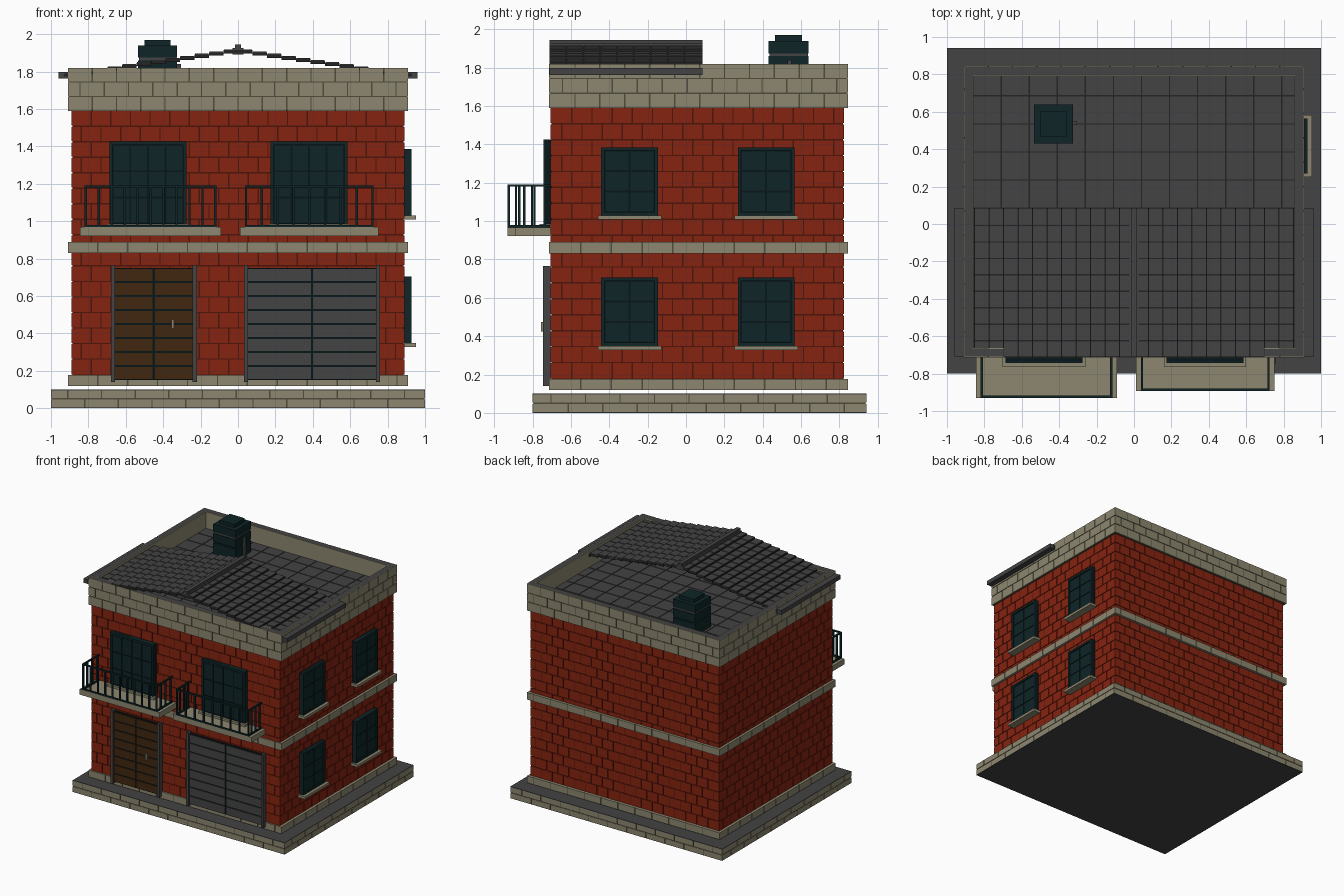
import bpy
import bmesh
from mathutils import Matrix, Vector

old = bpy.data.objects.get("Cube")
if old:
    bpy.data.objects.remove(old, do_unlink=True)

COLOURS = {
    "brick_red": (0.235, 0.017, 0.005),
    "brick_joint": (0.075, 0.007, 0.003),
    "stone_beige": (0.27, 0.245, 0.16),
    "stone_joint": (0.08, 0.072, 0.045),
    "slate_grey": (0.056, 0.056, 0.057),
    "slate_joint": (0.017, 0.017, 0.017),
    "dark_teal": (0.0045, 0.018, 0.02),
    "deep_teal": (0.002, 0.008, 0.009),
    "door_brown": (0.05, 0.02, 0.005),
}
MATS = {}
for label, rgb in COLOURS.items():
    m = bpy.data.materials.new(label)
    m.use_nodes = True
    m.diffuse_color = (*rgb, 1)
    bsdf = m.node_tree.nodes["Principled BSDF"]
    bsdf.inputs["Base Color"].default_value = (*rgb, 1)
    bsdf.inputs["Roughness"].default_value = 0.9
    MATS[label] = m

SKIN = 0.006    # thickness of facing blocks
JOINT = 0.0035  # half width of a joint


def part(name, boxes):
    """One object from boxes given as (x0, x1, y0, y1, z0, z1, colour)."""
    used = list(dict.fromkeys(b[6] for b in boxes))
    bm = bmesh.new()
    for x0, x1, y0, y1, z0, z1, colour in boxes:
        mid = Vector((x0 + x1, y0 + y1, z0 + z1)) / 2
        scale = Matrix.Diagonal((x1 - x0, y1 - y0, z1 - z0, 1))
        made = bmesh.ops.create_cube(bm, size=1, matrix=Matrix.Translation(mid) @ scale)
        for face in {f for v in made["verts"] for f in v.link_faces}:
            face.material_index = used.index(colour)
    mesh = bpy.data.meshes.new(name)
    bm.to_mesh(mesh)
    bm.free()
    for colour in used:
        mesh.materials.append(MATS[colour])
    obj = bpy.data.objects.new(name, mesh)
    bpy.context.scene.collection.objects.link(obj)
    return obj


def cells(a, b, step, first):
    """Split a span into cells, leaving joints between them."""
    cuts = [a]
    at = a + first
    while at < b - step * 0.3:
        cuts.append(at)
        at += step
    cuts.append(b)
    last = len(cuts) - 2
    return [(cuts[i] + (JOINT if i else 0), cuts[i + 1] - (JOINT if i < last else 0))
            for i in range(last + 1)]


def cladding(rect, z0, z1, course, length, colour):
    """Running bond of thin blocks around four sides."""
    x0, x1, y0, y1 = rect
    out = []
    for row, (za, zb) in enumerate(cells(z0, z1, course, course)):
        first = length * (0.5 if row % 2 else 1)
        for a, b in cells(x0, x1, length, first):
            out += [(a, b, y0, y0 + SKIN, za, zb, colour),
                    (a, b, y1 - SKIN, y1, za, zb, colour)]
        for a, b in cells(y0 + SKIN, y1 - SKIN, length, first):
            out += [(x0, x0 + SKIN, a, b, za, zb, colour),
                    (x1 - SKIN, x1, a, b, za, zb, colour)]
    return out


def core(rect, z0, z1, colour):
    i = SKIN - 0.002
    return [(rect[0] + i, rect[1] - i, rect[2] + i, rect[3] - i, z0, z1, colour)]


# Ground slab: stone sides, slate top and underside
SLAB = (-1, 1, -0.8, 0.94)
part("ground_slab", core(SLAB, 0.003, 0.097, "stone_joint")
     + cladding(SLAB, 0.004, 0.096, 0.046, 0.18, "stone_beige")
     + [(*SLAB, 0, 0.004, "slate_grey"), (*SLAB, 0.096, 0.1, "slate_grey")])

# Brick walls and stone bands
WALL = (-0.89, 0.89, -0.706, 0.823)
BAND = (-0.91, 0.91, -0.715, 0.845)
part("brick_walls", core(WALL, 0.17, 1.6, "brick_joint")
     + cladding(WALL, 0.18, 1.59, 0.083, 0.105, "brick_red"))
for name, z0, z1 in (("plinth_band", 0.12, 0.178), ("middle_band", 0.83, 0.89)):
    part(name, core(BAND, z0 + 0.001, z1 - 0.001, "stone_joint")
         + cladding(BAND, z0, z1, 0.1, 0.16, "stone_beige")
         + [(BAND[0] + SKIN, BAND[1] - SKIN, BAND[2] + SKIN, BAND[3] - SKIN,
             z0, z1, "stone_beige")])

# Parapet: four hollow walls with slate coping
DECK_Z, TOP_Z, THICK = 1.68, 1.82, 0.05
bx0, bx1, by0, by1 = BAND


def ring(i, t, z0, z1, colour):
    return [(bx0 + i, bx1 - i, by0 + i, by0 + t, z0, z1, colour),
            (bx0 + i, bx1 - i, by1 - t, by1 - i, z0, z1, colour),
            (bx0 + i, bx0 + t, by0 + t, by1 - t, z0, z1, colour),
            (bx1 - t, bx1 - i, by0 + t, by1 - t, z0, z1, colour)]


part("parapet", ring(0.004, THICK, 1.591, TOP_Z - 0.002, "stone_joint")
     + ring(THICK - 0.002, THICK + 0.003, DECK_Z, TOP_Z, "stone_beige")
     + cladding(BAND, 1.59, TOP_Z, 0.077, 0.13, "stone_beige"))
part("parapet_coping", ring(SKIN, THICK - 0.002, TOP_Z - 0.006, TOP_Z, "slate_grey"))

# Flat roof deck with square pavers
deck = [(-0.87, 0.87, -0.68, 0.8, 1.59, DECK_Z - 0.004, "slate_joint")]
for xa, xb in cells(-0.86, 0.86, 0.15, 0.15):
    for ya, yb in cells(-0.665, 0.795, 0.15, 0.15):
        deck.append((xa, xb, ya, yb, DECK_Z - 0.006, DECK_Z, "slate_grey"))
part("roof_deck", deck)

# Low stepped gable of tiles over the front half
ROOF_Y = (-0.712, 0.085)
tiles, gutters = [], []
PITCH = 0.0775
for side in (-1, 1):
    for row in range(12):
        a, b = row * PITCH, (row + 1) * PITCH
        z = 1.918 - 0.145 * a
        xa, xb = sorted((side * a, side * b))
        tiles.append((xa, xb, *ROOF_Y, z - 0.022, z - 0.004, "slate_joint"))
        for ya, yb in cells(*ROOF_Y, 0.088, 0.088):
            tiles.append((xa + 0.003, xb - 0.003, ya, yb, z - 0.018, z, "slate_grey"))
    xa, xb = sorted((side * 0.9, side * 0.96))
    gutters.append((xa, xb, *ROOF_Y, 1.762, 1.798, "slate_grey"))
part("gable_tiles", tiles)
part("side_gutters", gutters)
part("ridge_cap", [(-0.03, 0.03, *ROOF_Y, 1.89, 1.925, "slate_grey"),
                   (-0.017, 0.017, *ROOF_Y, 1.925, 1.945, "slate_grey")])

# Rooftop water tank
part("water_tank", [(-0.52, -0.34, 0.45, 0.62, DECK_Z, 1.94, "dark_teal"),
                    (-0.535, -0.325, 0.43, 0.64, DECK_Z, 1.78, "dark_teal"),
                    (-0.535, -0.325, 0.43, 0.64, 1.79, 1.86, "dark_teal"),
                    (-0.53, -0.33, 0.435, 0.635, 1.86, 1.875, "slate_grey"),
                    (-0.535, -0.325, 0.43, 0.64, 1.875, 1.94, "dark_teal"),
                    (-0.5, -0.36, 0.465, 0.605, 1.94, 1.97, "dark_teal"),
                    (-0.33, -0.305, 0.53, 0.55, DECK_Z, 1.84, "slate_grey")])


def window(u0, u1, z0, z1, cols, rows):
    """Window boxes as (u0, u1, d0, d1, z0, z1, colour), d being depth out of the wall."""
    out = [(u0, u1, -0.01, 0.028, z0, z1, "deep_teal")]
    f = 0.018
    du, dz = (u1 - u0 - 2 * f) / cols, (z1 - z0 - 2 * f) / rows
    for u in (u0, u1 - f):
        out.append((u, u + f, 0, 0.038, z0, z1, "dark_teal"))
    for z in (z0, z1 - f):
        out.append((u0 + f, u1 - f, 0, 0.038, z, z + f, "dark_teal"))
    for c in range(cols):
        for r in range(rows):
            u, z = u0 + f + c * du, z0 + f + r * dz
            out.append((u + 0.005, u + du - 0.005, 0, 0.033,
                        z + 0.005, z + dz - 0.005, "dark_teal"))
    return out


def on_front(boxes):
    y = WALL[2]
    return [(u0, u1, y - d1, y - d0, z0, z1, c) for u0, u1, d0, d1, z0, z1, c in boxes]


def on_side(boxes):
    x = WALL[1]
    return [(x + d0, x + d1, u0, u1, z0, z1, c) for u0, u1, d0, d1, z0, z1, c in boxes]


# Side windows with sills
for where, y in (("front", -0.442), ("back", 0.27)):
    for floor, z in (("lower", 0.35), ("upper", 1.03)):
        part(f"side_window_{floor}_{where}", on_side(window(y, y + 0.295, z, z + 0.355, 2, 3)))
        part(f"side_sill_{floor}_{where}", on_side(
            [(y - 0.018, y + 0.313, -0.005, 0.063, z - 0.022, z, "stone_beige")]))

# Balconies: window, slab and railing
for name, x0, x1, front, wx0, wx1, count in (
        ("right", -0.845, -0.09, -0.93, -0.688, -0.275, 10),
        ("left", 0.012, 0.75, -0.892, 0.175, 0.585, 8)):
    part(f"balcony_window_{name}", on_front(window(wx0, wx1, 0.97, 1.425, 4, 3)))
    part(f"balcony_step_{name}", on_front(
        [(wx0 - 0.015, wx1 + 0.015, 0, 0.058, 0.965, 0.985, "stone_beige")]))
    part(f"balcony_slab_{name}", [(x0, x1, front, -0.7, 0.922, 0.968, "stone_beige")])
    ra, rb, w = x0 + 0.025, x1 - 0.025, 0.012
    rail = []
    for z in (0.968, 1.18):
        rail.append((ra, rb, front, front + w, z, z + w, "dark_teal"))
        for x in (ra, rb - w):
            rail.append((x, x + w, front, -0.71, z, z + w, "dark_teal"))
    for i in range(count + 1):
        x = ra + (rb - ra - w) * i / count
        rail.append((x, x + w, front, front + w, 0.968, 1.18, "dark_teal"))
    for i in range(1, 4):
        y = front + (-0.73 - front) * i / 3
        for x in (ra, rb - w):
            rail.append((x, x + w, y - w, y, 0.968, 1.18, "dark_teal"))
    part(f"balcony_railing_{name}", rail)


# Slatted entrance door and garage door
def slatted(name, x0, x1, colour):
    mid = (x0 + x1) / 2
    boxes = [(x0, x1, 0, 0.018, 0.15, 0.75, "deep_teal")]
    for i in range(8):
        z = 0.15 + i * 0.075
        for a, b in ((x0, mid - 0.006), (mid + 0.006, x1)):
            boxes.append((a, b, 0, 0.025, z + 0.005, z + 0.07, colour))
    part(name, on_front(boxes))
    part(f"{name}_frame", on_front(
        [(x, x + 0.022, 0, 0.04, 0.14, 0.765, "slate_grey") for x in (x0 - 0.02, x1 - 0.002)]))


slatted("entrance_door", -0.66, -0.24, "door_brown")
slatted("garage_door", 0.052, 0.74, "slate_grey")
part("door_handle", on_front([(-0.355, -0.343, 0.02, 0.05, 0.425, 0.475, "stone_beige")]))
